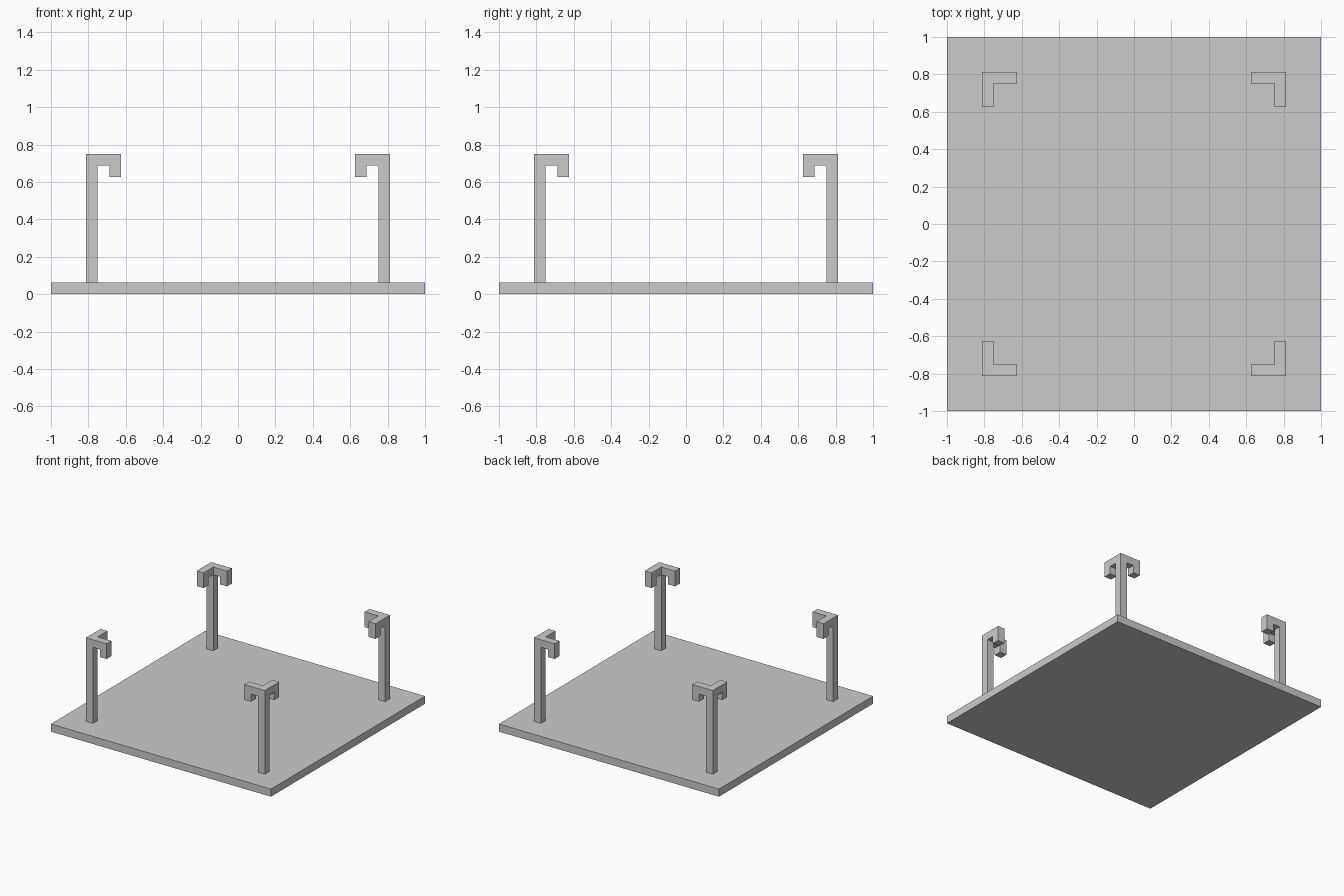
import bpy, bmesh
from mathutils import Vector

if "Cube" in bpy.data.objects:
    bpy.data.objects.remove(bpy.data.objects["Cube"])

U = 1 / 16  # wall thickness shared by every part


def make_object(name, bm):
    bmesh.ops.recalc_face_normals(bm, faces=bm.faces[:])
    mesh = bpy.data.meshes.new(name)
    bm.to_mesh(mesh)
    bm.free()
    obj = bpy.data.objects.new(name, mesh)
    bpy.context.collection.objects.link(obj)
    return obj


def box(lo, hi):
    bm = bmesh.new()
    bmesh.ops.create_cube(bm, size=1)
    lo, hi = Vector(lo), Vector(hi)
    bmesh.ops.scale(bm, vec=hi - lo, verts=bm.verts[:])
    bmesh.ops.translate(bm, vec=(lo + hi) / 2, verts=bm.verts[:])
    return bm


def extrude(bm, centre, move):
    """Extrude the face nearest to centre and return the new face centre."""
    bm.normal_update()
    centre = Vector(centre)
    face = min(bm.faces, key=lambda f: (f.calc_center_median() - centre).length)
    new = bmesh.ops.extrude_discrete_faces(bm, faces=[face])["faces"][0]
    bmesh.ops.translate(bm, vec=move, verts=new.verts[:])
    return new.calc_center_median()


# Base plate
make_object("base_plate", box((-1, -1, 0), (1, 1, U)))

# Corner post, from the plate to the underside of its arms
outer, inner, top = 13 * U, 12 * U, 12 * U
mid = (outer + inner) / 2
bm = box((inner, inner, U), (outer, outer, top - U))
extrude(bm, (mid, mid, top - U), (0, 0, U))

# Two arms reaching inward, each with a downturned tip
for d in (Vector((-1, 0, 0)), Vector((0, -1, 0))):
    root = Vector((mid, mid, top - U / 2)) + d * U / 2
    elbow = extrude(bm, root, d * U)
    end = extrude(bm, elbow, d * U)
    extrude(bm, end - d * U / 2 - Vector((0, 0, U / 2)), (0, 0, -U))

# Merge coplanar faces, then mirror to all four corners
bmesh.ops.dissolve_limit(bm, angle_limit=0.01, verts=bm.verts[:], edges=bm.edges[:])
posts = make_object("hooked_corner_posts", bm)
mirror = posts.modifiers.new("four_corners", 'MIRROR')
mirror.use_axis = (True, True, False)
mirror.use_mirror_merge = False
